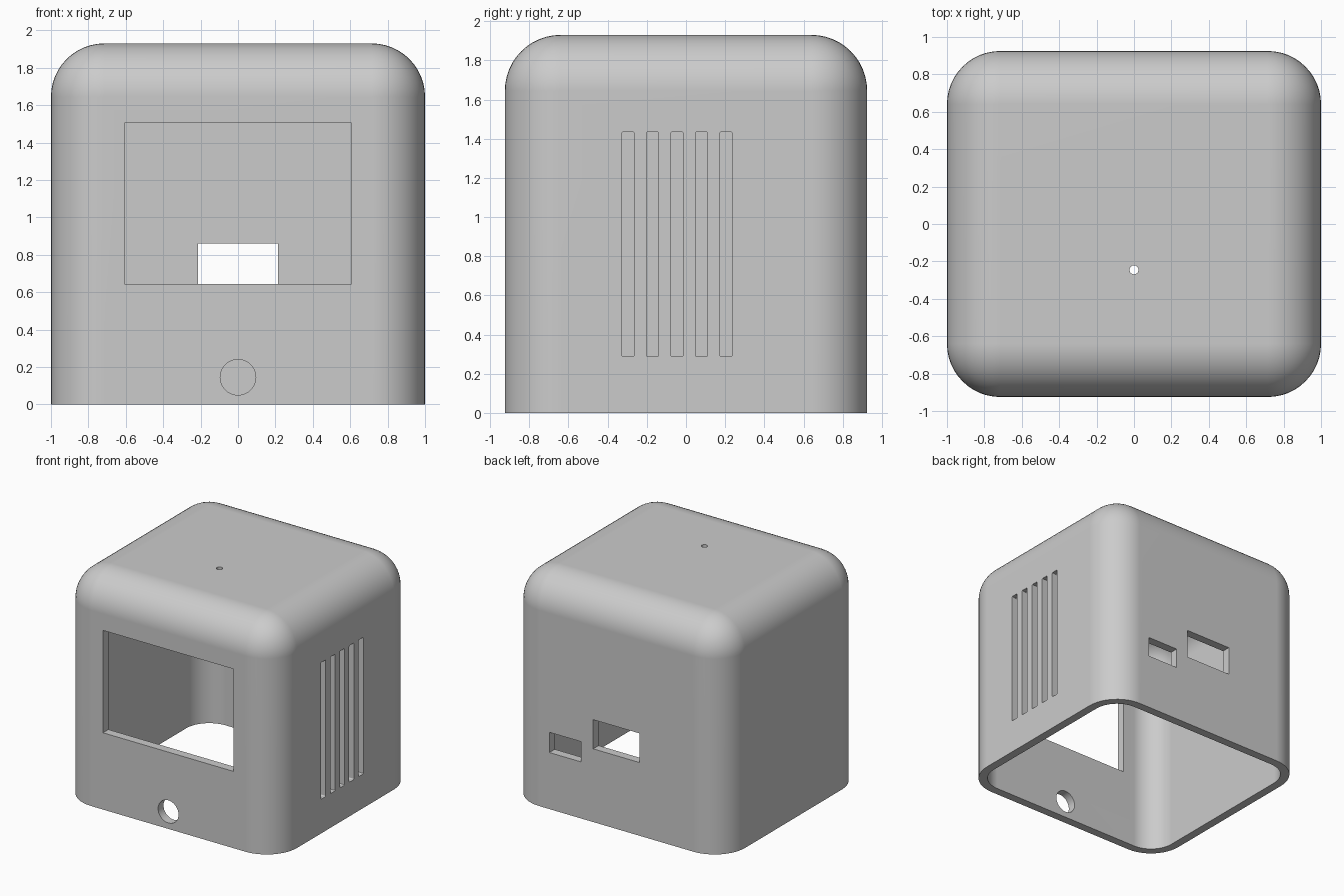
import bpy
import bmesh
import math

default_cube = bpy.data.objects.get("Cube")
if default_cube:
    bpy.data.objects.remove(default_cube, do_unlink=True)

WIDTH, DEPTH, HEIGHT = 2.0, 1.85, 1.93
RADIUS, WALL = 0.285, 0.072

grey = bpy.data.materials.new("plain grey")
grey.use_nodes = True
colour = (0.6, 0.6, 0.6, 1)
grey.diffuse_color = colour
grey.node_tree.nodes["Principled BSDF"].inputs["Base Color"].default_value = colour


def block(name, x, y, z, radius=0, rounded=None, segments=12):
    """Box between (low, high) ranges; edges picked by the rule are rounded."""
    bm = bmesh.new()
    bmesh.ops.create_cube(bm, size=1)
    for v in bm.verts:
        v.co = [r[0] if c < 0 else r[1] for c, r in zip(v.co, (x, y, z))]
    if rounded:
        edges = [e for e in bm.edges if rounded(e)]
        bmesh.ops.bevel(bm, geom=edges, offset=radius, offset_type='OFFSET',
                        segments=segments, profile=0.5, affect='EDGES')
    bmesh.ops.recalc_face_normals(bm, faces=bm.faces)
    mesh = bpy.data.meshes.new(name)
    bm.to_mesh(mesh)
    bm.free()
    mesh.materials.append(grey)
    obj = bpy.data.objects.new(name, mesh)
    bpy.context.collection.objects.link(obj)
    return obj


def dome(name, inset, bottom):
    """Rounded box with an unrounded base."""
    hx, hy, top = WIDTH / 2 - inset, DEPTH / 2 - inset, HEIGHT - inset
    return block(name, (-hx, hx), (-hy, hy), (bottom, top), RADIUS - inset,
                 lambda e: max(v.co.z for v in e.verts) > top - 0.01)


def drill(name, radius, location, rotation=(0, 0, 0)):
    bpy.ops.mesh.primitive_cylinder_add(vertices=48, radius=radius, depth=0.4,
                                        location=location, rotation=rotation)
    obj = bpy.context.object
    obj.name = name
    obj.data.materials.append(grey)
    return obj


def cut(target, cutter):
    cutter.hide_render = True
    mod = target.modifiers.new("cut", 'BOOLEAN')
    mod.operation = 'DIFFERENCE'
    mod.solver = 'EXACT'
    mod.object = cutter
    bpy.context.view_layer.objects.active = target
    bpy.ops.object.modifier_apply(modifier=mod.name)
    bpy.data.objects.remove(cutter, do_unlink=True)


# Hollow shell, open underneath
shell = dome("enclosure_shell", 0, 0)
cut(shell, dome("cavity", WALL, -0.2))

# Front window, round cable hole and small hole in the top
front, back = (-1.1, -0.75), (0.75, 1.1)
cut(shell, block("front_window", (-0.607, 0.607), front, (0.645, 1.505)))
cut(shell, drill("cable_hole", 0.095, (0, -0.9, 0.145), (math.pi / 2, 0, 0)))
cut(shell, drill("top_hole", 0.024, (0, -0.245, HEIGHT)))

# Two rear ports
cut(shell, block("large_port", (-0.215, 0.215), back, (0.615, 0.86)))
cut(shell, block("small_port", (0.33, 0.622), back, (0.475, 0.645)))

# Row of vent slots on one side
for i in range(5):
    y = -0.296 + i * 0.125
    cut(shell, block("vent_slot", (0.8, 1.2), (y - 0.031, y + 0.031), (0.287, 1.435), 0.008,
                     lambda e: abs(e.verts[0].co.x - e.verts[1].co.x) > 0.1, 3))

# Smooth rounded corners with crisp cut edges
bpy.ops.object.select_all(action='DESELECT')
shell.select_set(True)
bpy.context.view_layer.objects.active = shell
bpy.ops.object.shade_smooth_by_angle(angle=math.radians(30))
weighted = shell.modifiers.new("flat_sides", 'WEIGHTED_NORMAL')
weighted.keep_sharp = True
